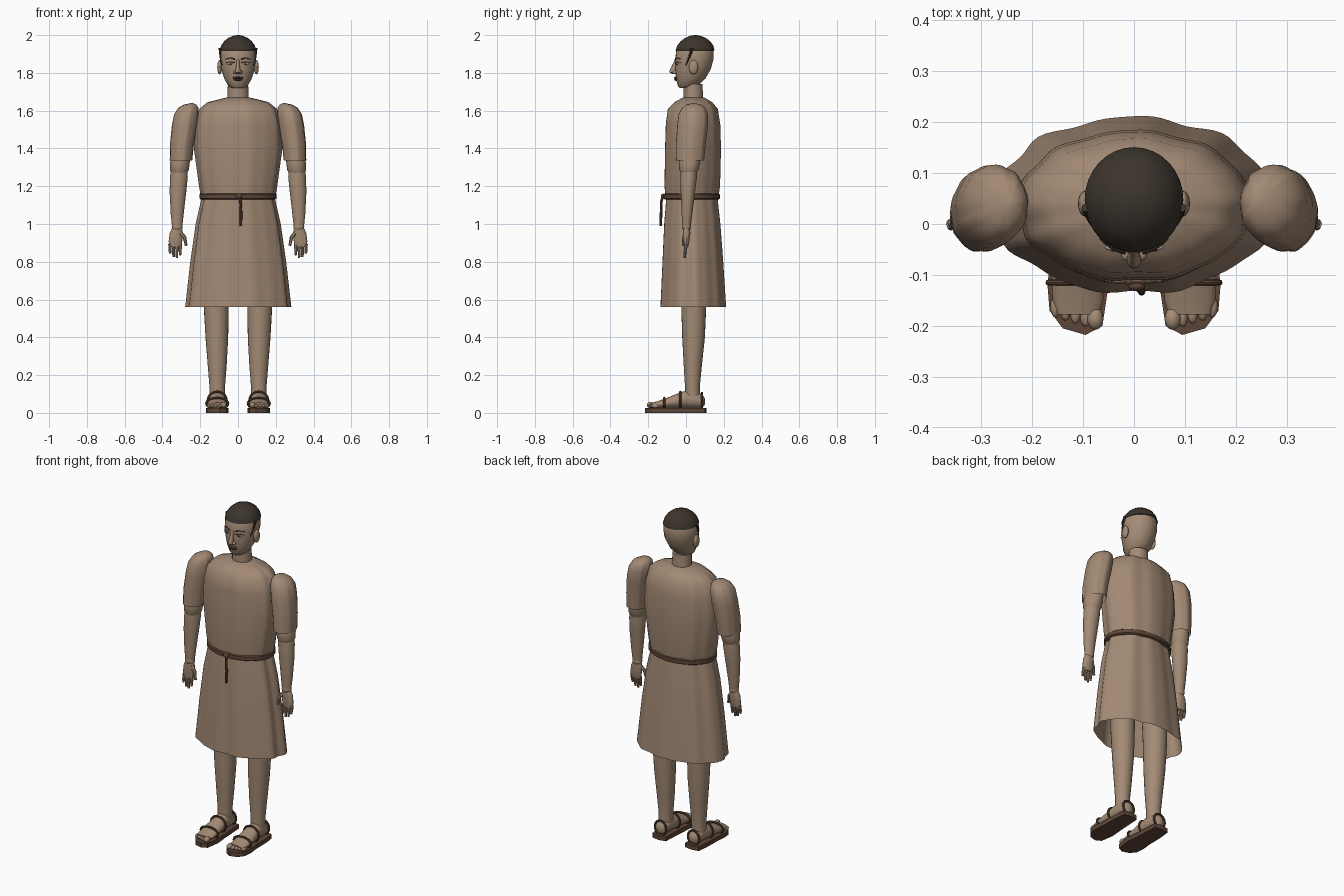
import bpy, bmesh, math
from mathutils import Matrix, Vector

cube = bpy.data.objects.get("Cube")
if cube:
    bpy.data.objects.remove(cube, do_unlink=True)

parts = []


def material(name, r, g, b):
    m = bpy.data.materials.new(name)
    m.use_nodes = True
    m.diffuse_color = (r, g, b, 1)
    bsdf = next(n for n in m.node_tree.nodes if n.type == 'BSDF_PRINCIPLED')
    bsdf.inputs["Base Color"].default_value = (r, g, b, 1)
    bsdf.inputs["Roughness"].default_value = 0.8
    return m


SKIN = material("skin", 0.37, 0.26, 0.18)
CLOTH = material("tunic cloth", 0.36, 0.25, 0.175)
LEATHER = material("leather", 0.11, 0.06, 0.038)
HAIR = material("hair", 0.045, 0.035, 0.026)
LIPS = material("lips", 0.1, 0.045, 0.035)
WHITE = material("eye white", 0.45, 0.4, 0.34)


def add_mesh(name, bm, mat):
    bmesh.ops.recalc_face_normals(bm, faces=bm.faces)
    mesh = bpy.data.meshes.new(name)
    bm.to_mesh(mesh)
    bm.free()
    mesh.materials.append(mat)
    ob = bpy.data.objects.new(name, mesh)
    bpy.context.collection.objects.link(ob)
    parts.append(ob)
    return ob


def loft(name, rings, mat, n=24, fold=0.0, caps=(True, True), along_y=False):
    """Skin elliptical rings (level, cx, cy, rx, ry); along_y swaps y and z."""
    bm = bmesh.new()
    loops = []
    for level, cx, cy, rx, ry in rings:
        loop = []
        for i in range(n):
            a = math.tau * i / n
            k = 1 + fold * (math.sin(9 * a) + 0.6 * math.sin(14 * a + 1))
            u, v = cx + rx * k * math.cos(a), cy + ry * k * math.sin(a)
            loop.append(bm.verts.new((u, level, v) if along_y else (u, v, level)))
        loops.append(loop)
    for low, high in zip(loops, loops[1:]):
        for i in range(n):
            j = (i + 1) % n
            bm.faces.new((low[i], low[j], high[j], high[i]))
    for keep, loop in zip(caps, (loops[0], loops[-1])):
        if keep:
            bm.faces.new(loop)
    return add_mesh(name, bm, mat)


def ball(name, loc, size, mat, tilt=0.0):
    bm = bmesh.new()
    m = Matrix.Translation(loc) @ Matrix.Rotation(tilt, 4, 'Y') @ Matrix.Diagonal((*size, 1))
    bmesh.ops.create_uvsphere(bm, u_segments=16, v_segments=10, radius=1, matrix=m)
    return add_mesh(name, bm, mat)


def tube(name, points, radius, mat, taper=1.0, closed=False):
    curve = bpy.data.curves.new(name, 'CURVE')
    curve.dimensions = '3D'
    curve.bevel_depth = radius
    curve.bevel_resolution = 2
    curve.use_fill_caps = True
    spline = curve.splines.new('POLY')
    spline.points.add(len(points) - 1)
    for i, (p, co) in enumerate(zip(spline.points, points)):
        p.co = (*co, 1)
        p.radius = 1 + (taper - 1) * i / (len(points) - 1)
    spline.use_cyclic_u = closed
    temp = bpy.data.objects.new(name + "_path", curve)
    bpy.context.collection.objects.link(temp)
    graph = bpy.context.evaluated_depsgraph_get()
    mesh = bpy.data.meshes.new_from_object(temp.evaluated_get(graph))
    bpy.data.objects.remove(temp, do_unlink=True)
    bm = bmesh.new()
    bm.from_mesh(mesh)
    bpy.data.meshes.remove(mesh)
    return add_mesh(name, bm, mat)


# Tunic: bodice with sloping shoulders, open flared skirt
loft("tunic_bodice", [
    (1.13, 0, .03, .193, .138), (1.2, 0, .032, .205, .147), (1.4, 0, .036, .232, .148),
    (1.53, 0, .036, .225, .144), (1.61, 0, .035, .203, .132), (1.645, 0, .038, .16, .1),
    (1.67, 0, .04, .06, .056)], CLOTH, n=96, fold=.014)
loft("tunic_skirt", [
    (1.15, 0, .03, .188, .134), (1.0, 0, .032, .222, .148), (.8, 0, .035, .25, .16),
    (.56, 0, .037, .277, .173)], CLOTH, n=96, fold=.02, caps=(True, False))

# Belt with a hanging end
loft("belt", [(1.13, 0, .03, .198, .142), (1.135, 0, .03, .204, .149),
              (1.157, 0, .03, .204, .149), (1.162, 0, .03, .198, .142)], LEATHER, n=64)
ball("belt_knot", (.005, -.122, 1.147), (.017, .01, .014), LEATHER)
tube("belt_end", [(.005, -.122, 1.15), (.013, -.13, 1.12), (.016, -.132, 1.06),
                  (.015, -.134, .99)], .007, LEATHER)

# Neck, head and hair
loft("neck", [(1.64, 0, .04, .056, .052), (1.74, 0, .037, .054, .05)], SKIN)
loft("head", [
    (1.72, 0, 0, .033, .034), (1.733, 0, .01, .052, .054), (1.77, 0, .025, .073, .078),
    (1.82, 0, .037, .089, .094), (1.87, 0, .044, .096, .101), (1.92, 0, .047, .093, .099),
    (1.955, 0, .048, .075, .08)], SKIN, n=32)
loft("hair_cap", [
    (1.918, 0, .048, .09, .096), (1.92, 0, .048, .097, .103), (1.945, 0, .049, .089, .095),
    (1.968, 0, .05, .073, .078), (1.985, 0, .05, .052, .055), (1.996, 0, .05, .027, .028),
    (2.0, 0, .05, .006, .006)], HAIR, n=32)


def face_y(x):
    return .043 - .1 * math.sqrt(1 - (x / .094) ** 2)


# Face
loft("nose", [(1.795, 0, -.062, .011, .012), (1.802, 0, -.068, .015, .02),
              (1.814, 0, -.068, .013, .019), (1.84, 0, -.06, .009, .013),
              (1.872, 0, -.052, .007, .007)], SKIN, n=12)
ball("upper_lip", (0, -.053, 1.774), (.03, .011, .006), LIPS)
ball("lower_lip", (0, -.051, 1.764), (.025, .012, .006), LIPS)
for s, side in ((1, "left"), (-1, "right")):
    ball(side + "_nostril", (s * .016, -.06, 1.803), (.009, .012, .009), SKIN)
    x = s * .04
    ball(side + "_eye", (x, face_y(x) + .001, 1.849), (.017, .006, .007), WHITE)
    ball(side + "_iris", (x, face_y(x) - .003, 1.849), (.006, .004, .006), HAIR)
    for label, z, arch, r in (("eyelid", 1.853, .006, .0025), ("brow", 1.872, .007, .004)):
        xs = [s * (.017 + .01 * i) for i in range(6)]
        pts = [(v, face_y(v) - .001, z + arch * math.sin(math.pi * i / 5))
               for i, v in enumerate(xs)]
        tube(side + "_" + label, pts, r, HAIR, taper=.5)
    ball(side + "_ear", (s * .097, .04, 1.83), (.013, .025, .038), SKIN)
    tube(side + "_sideburn", [(s * .094, .032, 1.93), (s * .092, .018, 1.885),
                              (s * .084, -.001, 1.84)], .009, HAIR, taper=.3)

# Arms and hands
for s, side in ((1, "left"), (-1, "right")):
    loft(side + "_sleeve", [
        (1.335, s * .302, .02, .059, .075), (1.42, s * .297, .025, .063, .079),
        (1.52, s * .283, .034, .067, .081), (1.58, s * .273, .038, .065, .078),
        (1.615, s * .263, .04, .053, .062), (1.632, s * .254, .04, .033, .04),
        (1.64, s * .244, .04, .006, .006)], CLOTH, n=48, fold=.014, caps=(False, True))
    loft(side + "_upper_arm", [
        (1.265, s * .311, .015, .04, .04), (1.285, s * .311, .015, .05, .05),
        (1.32, s * .308, .018, .052, .056), (1.5, s * .285, .03, .05, .055)], SKIN)
    loft(side + "_forearm", [
        (.985, s * .322, .003, .027, .022), (1.05, s * .322, .005, .034, .028),
        (1.17, s * .318, .01, .044, .038), (1.25, s * .313, .014, .047, .044),
        (1.285, s * .311, .015, .044, .042)], SKIN)
    ball(side + "_wrist", (s * .322, .003, .985), (.029, .024, .025), SKIN)
    loft(side + "_palm", [
        (.88, s * .333, .001, .032, .011), (.91, s * .331, .002, .036, .016),
        (.95, s * .327, .003, .035, .02), (.985, s * .322, .003, .025, .018)], SKIN, n=16)
    for i, tip in enumerate((.835, .82, .825, .845)):
        x = .306 + .018 * i
        tube(f"{side}_finger_{i + 1}", [(s * x, .001, .895), (s * x, -.004, .86),
                                        (s * (x - .001), -.007, tip)], .0095, SKIN, taper=.65)
    tube(side + "_thumb", [(s * .307, 0, .955), (s * .283, -.01, .93),
                           (s * .274, -.014, .885)], .013, SKIN, taper=.6)

# Legs, feet and sandals
SOLE = [(-.045, .1), (0, .108), (.045, .1), (.052, .04), (.054, -.06), (.06, -.12),
        (.056, -.17), (.03, -.205), (-.015, -.218), (-.048, -.2), (-.06, -.12), (-.052, -.03)]
for s, side in ((1, "left"), (-1, "right")):
    fx = s * .11
    loft(side + "_leg", [
        (.07, fx, .035, .04, .04), (.15, fx, .034, .042, .04), (.25, fx, .036, .05, .048),
        (.4, s * .112, .04, .06, .06), (.56, s * .115, .041, .066, .066),
        (.95, s * .11, .04, .075, .075)], SKIN)
    loft(side + "_foot", [
        (-.178, fx, .04, .042, .014), (-.15, fx, .043, .05, .019), (-.11, fx, .05, .052, .026),
        (-.05, fx, .062, .047, .038), (0, fx, .072, .043, .047), (.05, fx, .07, .042, .045),
        (.085, fx, .063, .034, .037), (.1, fx, .06, .012, .016)], SKIN, n=20, along_y=True)
    for i in range(5):
        size = .016 if i == 0 else .0105
        ball(f"{side}_toe_{i + 1}", (s * (.076 + .0195 * i), -.186 + .006 * i, .026 + size),
             (size, .022, size), SKIN)
    bm = bmesh.new()
    face = bm.faces.new([bm.verts.new((fx + s * x, y, 0)) for x, y in SOLE])
    top = bmesh.ops.extrude_face_region(bm, geom=[face])["geom"]
    bmesh.ops.translate(bm, vec=Vector((0, 0, .026)),
                        verts=[v for v in top if isinstance(v, bmesh.types.BMVert)])
    add_mesh(side + "_sole", bm, LEATHER)
    for label, y, z, rx, rz in (("toe", -.115, .05, .058, .03), ("instep", -.03, .066, .05, .046),
                                ("heel", .085, .064, .038, .042)):
        pts = [(fx + rx * math.cos(math.tau * i / 24), y,
                max(.02, z + rz * math.sin(math.tau * i / 24))) for i in range(24)]
        tube(f"{side}_{label}_strap", pts, .006, LEATHER, closed=True)

# Smooth shading with sharp edges kept
bpy.ops.object.select_all(action='DESELECT')
for ob in parts:
    ob.select_set(True)
bpy.context.view_layer.objects.active = parts[0]
bpy.ops.object.shade_smooth_by_angle(angle=math.radians(40))
